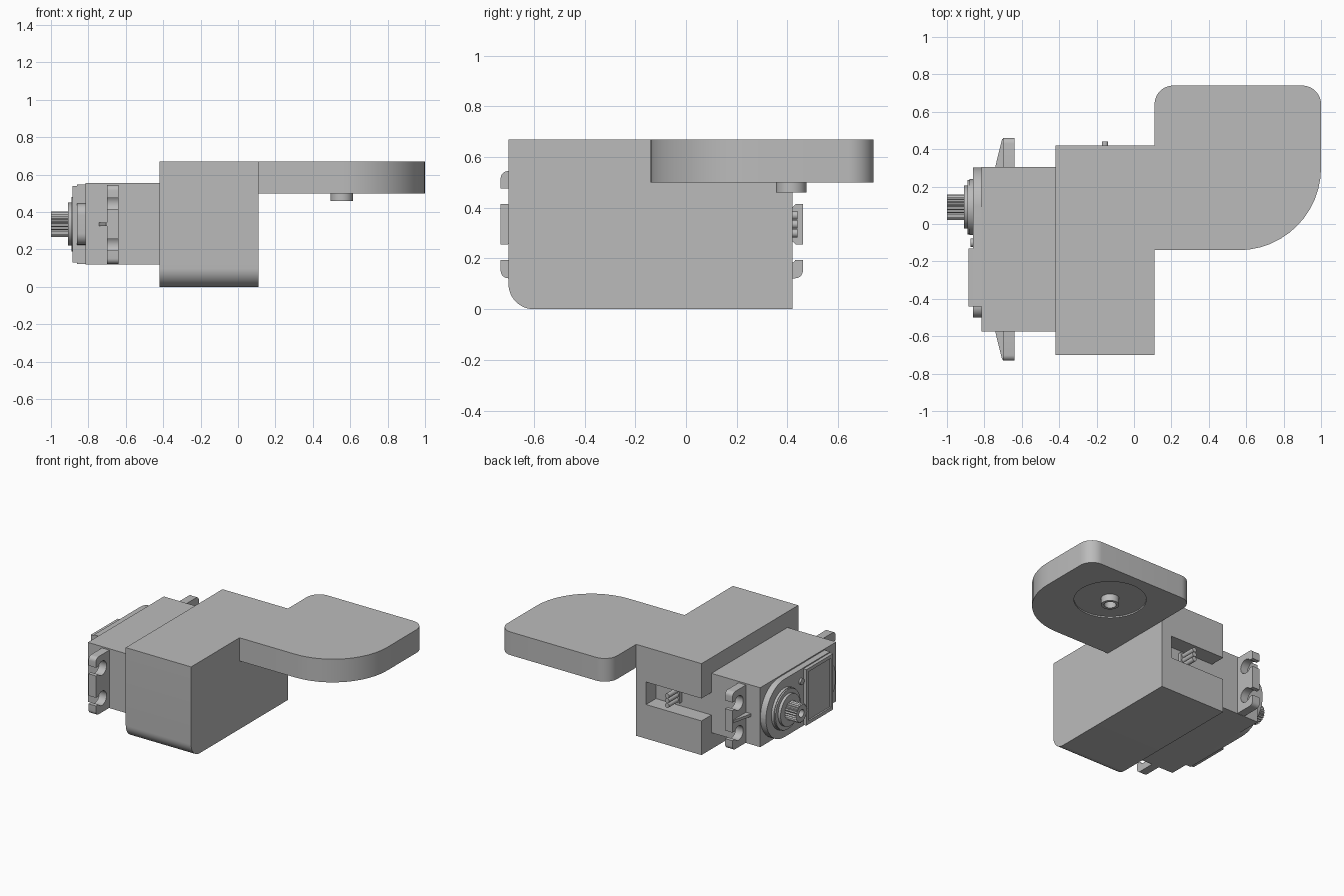
import bpy, bmesh
from math import cos, sin, pi, radians
from mathutils import Vector

cube = bpy.data.objects.get("Cube")
if cube:
    bpy.data.objects.remove(cube, do_unlink=True)

grey = bpy.data.materials.new("plain grey")
grey.use_nodes = True
grey.diffuse_color = (0.5, 0.5, 0.5, 1)
grey.node_tree.nodes["Principled BSDF"].inputs["Base Color"].default_value = (0.5, 0.5, 0.5, 1)

PLACE = {"x": lambda u, v, h: (h, u, v),
         "y": lambda u, v, h: (u, h, v),
         "z": lambda u, v, h: (u, v, h)}


def prism(name, outline, axis, lo, hi):
    """Extrude a closed 2D outline along an axis."""
    bm = bmesh.new()
    low, high = ([bm.verts.new(PLACE[axis](u, v, h)) for u, v in outline] for h in (lo, hi))
    bm.faces.new(low)
    bm.faces.new(high)
    n = len(outline)
    for i in range(n):
        j = (i + 1) % n
        bm.faces.new((low[i], low[j], high[j], high[i]))
    bmesh.ops.recalc_face_normals(bm, faces=bm.faces)
    mesh = bpy.data.meshes.new(name)
    bm.to_mesh(mesh)
    bm.free()
    mesh.materials.append(grey)
    obj = bpy.data.objects.new(name, mesh)
    bpy.context.collection.objects.link(obj)
    return obj


def circle(cu, cv, r, n=48):
    return [(cu + r * cos(2 * pi * i / n), cv + r * sin(2 * pi * i / n)) for i in range(n)]


def rounded(u0, v0, u1, v1, radii, n=12):
    """Rectangle with radii for low-low, high-low, high-high, low-high corners."""
    corners = [(u0, v0, 1, 1), (u1, v0, -1, 1), (u1, v1, -1, -1), (u0, v1, 1, -1)]
    pts = []
    for k, ((u, v, su, sv), r) in enumerate(zip(corners, radii)):
        if not r:
            pts.append((u, v))
            continue
        for i in range(n + 1):
            a = pi + k * pi / 2 + i * pi / 2 / n
            pts.append((u + su * r + r * cos(a), v + sv * r + r * sin(a)))
    return pts


def box(name, x, y, z):
    return prism(name, rounded(x[0], y[0], x[1], y[1], (0, 0, 0, 0)), "z", *z)


def combine(obj, other, operation="DIFFERENCE"):
    mod = obj.modifiers.new("combine", "BOOLEAN")
    mod.operation, mod.object, mod.solver = operation, other, "EXACT"
    bpy.context.view_layer.update()
    bpy.context.view_layer.objects.active = obj
    bpy.ops.object.modifier_apply(modifier=mod.name)
    bpy.data.objects.remove(other, do_unlink=True)


MID_Z, SHAFT_Y = 0.335, 0.09

# Holder block with rounded lower front edge, joined to the arm plate
holder = prism("holder", rounded(-0.7, 0, 0.42, 0.67, (0.1, 0, 0, 0)), "x", -0.42, 0.11)
plate = prism("arm_plate", rounded(0.11, -0.14, 1, 0.74, (0, 0.44, 0.1, 0.1)), "z", 0.5, 0.67)
combine(holder, plate, "UNION")

# Wire slot in the back wall and shallow round recess under the plate
combine(holder, box("slot_cutter", (-0.5, 0.03), (0.3, 0.5), (0.25, 0.415)))
PEG = (0.555, 0.415)
combine(holder, prism("recess_cutter", circle(*PEG, 0.24, 64), "z", 0.4, 0.51))

# Hollow peg under the plate
peg = prism("peg", circle(*PEG, 0.06), "z", 0.46, 0.53)
combine(peg, prism("peg_cutter", circle(*PEG, 0.04), "z", 0.4, 0.51))

# Motor case and wires
box("motor_case", (-0.815, 0.03), (-0.575, 0.305), (0.12, 0.555))
for k in (-1, 0, 1):
    prism("wire", circle(-0.155, MID_Z + k * 0.035, 0.017, 16), "y", 0.3, 0.44)
box("wire_base", (-0.18, -0.13), (0.3, 0.33), (0.28, 0.39))

# Gear cover: round about the shaft, with a narrow rounded tab at the far end
R = 0.212
prism("gear_cover", rounded(-0.44, MID_Z - R, SHAFT_Y + R, MID_Z + R, (0, R, R, 0), 20),
      "x", -0.86, -0.81)
prism("cover_tab", rounded(-0.5, MID_Z - 0.11, -0.3, MID_Z + 0.11, (0.06, 0, 0, 0.06)),
      "x", -0.86, -0.81)
panel = box("cover_panel", (-0.885, -0.85), (-0.44, -0.13), (0.13, 0.54))
combine(panel, box("panel_cutter", (-0.9, -0.873), (-0.415, -0.155), (0.155, 0.515)))
prism("cover_screw", circle(-0.1, 0.46, 0.022, 20), "x", -0.875, -0.85)

# Stepped collars and splined output shaft
for r, x in ((0.15, -0.88), (0.145, -0.89), (0.115, -0.91)):
    prism("shaft_collar", circle(SHAFT_Y, MID_Z, r), "x", x, -0.85)
TEETH = 24
spline = [(SHAFT_Y + r * cos(a), MID_Z + r * sin(a))
          for i in range(TEETH * 2)
          for r, a in [(0.068 if i % 2 else 0.06, pi * i / TEETH)]]
shaft = prism("output_shaft", spline, "x", -1, -0.9)
combine(shaft, prism("shaft_cutter", circle(SHAFT_Y, MID_Z, 0.028, 24), "x", -1.1, -0.93))

# Mounting ears with open screw holes and a tapered rib, one per end
for name, edge, s in (("back", 0.305, 1), ("front", -0.575, -1)):
    a, b = sorted((edge - s * 0.01, edge + s * 0.156))
    radii = (0, 0.03, 0.03, 0) if s > 0 else (0.03, 0, 0, 0.03)
    ear = prism(name + "_ear", rounded(a, 0.122, b, 0.545, radii, 6), "x", -0.7, -0.64)
    for z in (0.225, 0.445):
        hole = edge + s * 0.085
        combine(ear, prism("hole_cutter", circle(hole, z, 0.052, 32), "x", -0.8, -0.5))
        y0, y1 = sorted((hole, edge + s * 0.25))
        combine(ear, box("gap_cutter", (-0.8, -0.5), (y0, y1), (z - 0.03, z + 0.03)))
    prism(name + "_rib", [(-0.742, edge), (-0.695, edge), (-0.695, edge + s * 0.15),
                          (-0.705, edge + s * 0.15)], "z", 0.325, 0.345)

# Smooth curved walls, keep sharp edges
for obj in bpy.context.scene.objects:
    obj.select_set(obj.type == "MESH")
bpy.ops.object.shade_smooth_by_angle(angle=radians(25))
